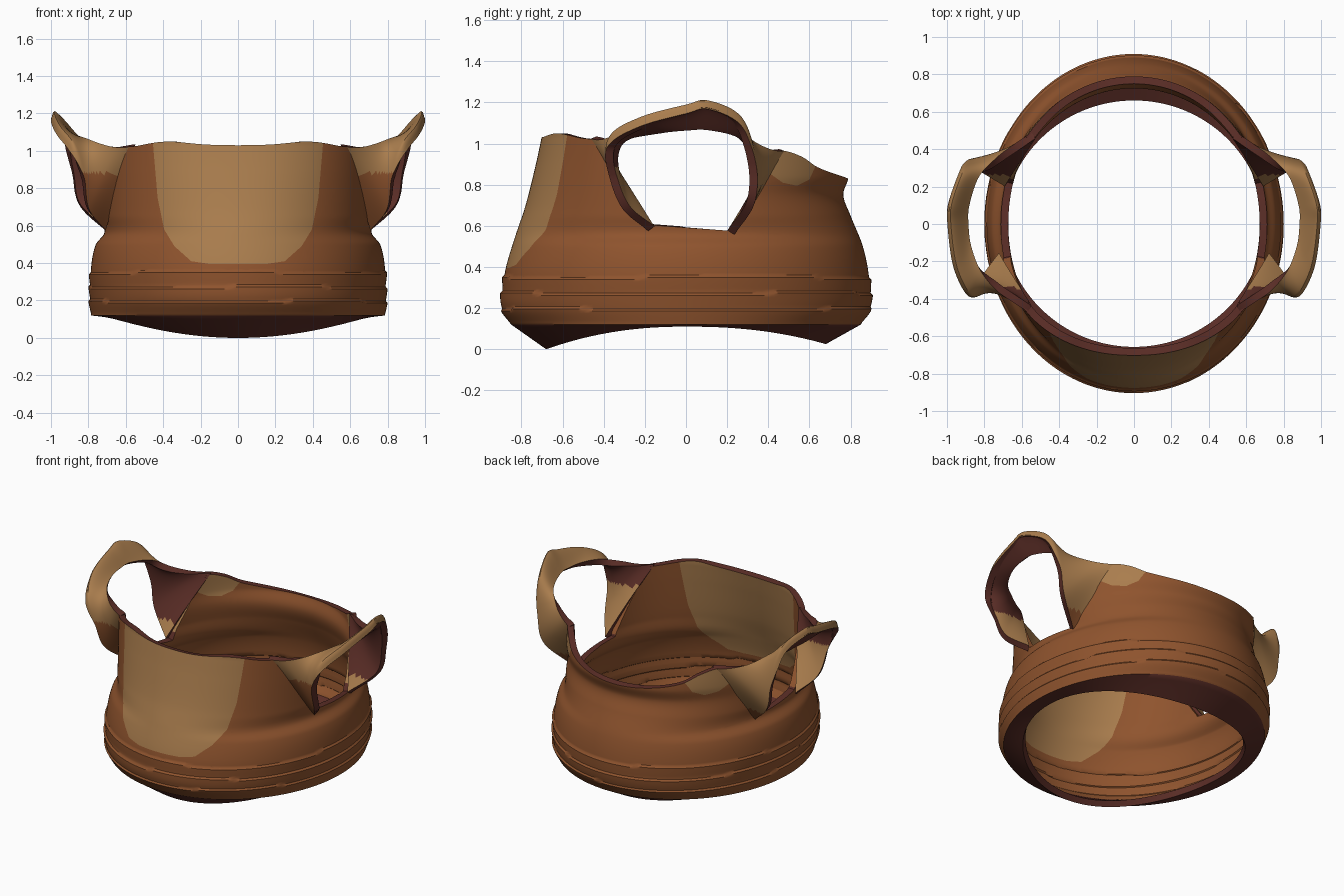
import bpy, bmesh, math
from mathutils import Vector

cube = bpy.data.objects.get("Cube")
if cube:
    bpy.data.objects.remove(cube)


def material(name, colour):
    m = bpy.data.materials.new(name)
    m.use_nodes = True
    m.diffuse_color = (*colour, 1)
    m.node_tree.nodes["Principled BSDF"].inputs["Base Color"].default_value = (*colour, 1)
    return m


materials = [material("brown leather", (0.275, 0.088, 0.027)),
             material("tan patch", (0.40, 0.205, 0.075)),
             material("dark red trim", (0.105, 0.027, 0.02))]
LEATHER, TAN, TRIM = range(3)


def curve(points, t):
    """Smooth interpolation through (position, value) pairs."""
    if t <= points[0][0]:
        return points[0][1]
    if t >= points[-1][0]:
        return points[-1][1]
    i = max(k for k in range(len(points) - 1) if points[k][0] <= t)

    def slope(k):
        lo, hi = points[max(k - 1, 0)], points[min(k + 1, len(points) - 1)]
        return (hi[1] - lo[1]) / (hi[0] - lo[0])
    (t0, v0), (t1, v1) = points[i], points[i + 1]
    d = t1 - t0
    s = (t - t0) / d
    return (v0 * ((1 + 2 * s) * (1 - s) ** 2) + v1 * (s * s * (3 - 2 * s))
            + slope(i) * (d * s * (1 - s) ** 2) - slope(i + 1) * (d * s * s * (1 - s)))


# Body profiles by height, and the neckline height by depth
FRONT = [(.12, .85), (.2, .895), (.3, .89), (.4, .875), (.55, .83), (.7, .78), (.9, .73), (1.04, .70)]
BACK = [(.12, .85), (.2, .895), (.35, .89), (.5, .86), (.65, .80), (.75, .765), (.84, .79), (1.0, .77)]
SIDE = [(.12, .785), (.2, .79), (.38, .785), (.5, .76), (.56, .715), (.65, .72)]
NECK = [(-.7, 1.03), (-.62, 1.05), (-.47, 1.025), (0, 1.0), (.49, .965), (.58, .935), (.65, .885), (.8, .83)]
WAIST, BOTTOM = .58, .12
COLUMNS, LOWER, UPPER, HEM = 192, 42, 36, 5


def signed_power(v, e):
    return math.copysign(abs(v) ** e, v)


def body_point(angle, z, q):
    c, s = math.cos(angle), math.sin(angle)
    e = 1 - .12 * q if s < 0 else 1
    # overlapping, slightly wavy belt folds
    fold = 0
    for level in (.195, .27, .35):
        level += .007 * math.sin(3 * angle + 20 * level)
        if level - .07 < z < level:
            fold = .011 * (z - level + .07) / .07
    y = (curve(FRONT if s < 0 else BACK, z) + fold) * signed_power(s, e)
    x = (curve(SIDE, z) + fold) * signed_power(c, e)
    return Vector((x, y, z))


def column(angle):
    s = math.sin(angle)
    top = curve(NECK, s * (.7 if s < 0 else .8))
    # turned-in hem
    low = body_point(angle, BOTTOM, 0)
    hem_z = .11 * (1 - abs(s) ** 2.2) + (.025 * s * s if s > 0 else 0)
    hem = Vector((.70 * math.cos(angle), .68 * s, hem_z))
    pts = [hem.lerp(low, k / HEM) for k in range(HEM)]
    pts += [body_point(angle, BOTTOM + (WAIST - BOTTOM) * k / LOWER, 0) for k in range(LOWER)]
    pts += [body_point(angle, WAIST + (top - WAIST) * k / UPPER, k / UPPER) for k in range(UPPER + 1)]
    return pts


def cut_region(bm, outline, axis, near):
    """Cut a convex outline, given as (x or y, z), and return the faces inside it."""
    def place(u, z):
        return Vector((u, 0, z)) if axis == 0 else Vector((0, u, z))
    middle = sum((place(*p) for p in outline), Vector()) / len(outline)
    planes = []
    for (u0, z0), (u1, z1) in zip(outline, outline[1:]):
        point, normal = place(u0, z0), place(z0 - z1, u1 - u0)
        if normal.dot(middle - point) > 0:
            normal.negate()
        planes.append((point, normal))
        faces = [f for f in bm.faces if near(f.calc_center_median())]
        geom = set(faces)
        for f in faces:
            geom.update(f.edges)
            geom.update(f.verts)
        bmesh.ops.bisect_plane(bm, geom=list(geom), plane_co=point, plane_no=normal, dist=1e-5)
    return [f for f in bm.faces if near(f.calc_center_median())
            and all((f.calc_center_median() - o).dot(n) < 0 for o, n in planes)]


def finish(name, bm, inner_offset, mirrored):
    """Make the object, giving it leather thickness with dark trim on every edge."""
    mesh = bpy.data.meshes.new(name)
    bm.to_mesh(mesh)
    bm.free()
    for m in materials:
        mesh.materials.append(m)
    obj = bpy.data.objects.new(name, mesh)
    bpy.context.collection.objects.link(obj)
    bpy.ops.object.select_all(action='DESELECT')
    bpy.context.view_layer.objects.active = obj
    obj.select_set(True)
    solid = obj.modifiers.new("thickness", 'SOLIDIFY')
    solid.thickness = .04
    solid.offset = -1
    solid.material_offset = inner_offset
    solid.material_offset_rim = 2
    bpy.ops.object.modifier_apply(modifier=solid.name)
    if mirrored:
        obj.modifiers.new("other_side", 'MIRROR')
    bpy.ops.object.shade_smooth_by_angle(angle=math.radians(40))
    return obj


# Body sheet
bm = bmesh.new()
grid = [[bm.verts.new(p) for p in column(math.tau * i / COLUMNS)] for i in range(COLUMNS)]
for i in range(COLUMNS):
    a, b = grid[i], grid[(i + 1) % COLUMNS]
    for j in range(len(a) - 1):
        f = bm.faces.new((a[j], b[j], b[j + 1], a[j + 1]))
        f.material_index = TRIM if j < HEM else LEATHER

# Chest patch with a tapered outline
half = [(.46, 1.1), (.43, .75), (.395, .58), (.34, .49), (.25, .41), (.15, .395)]
chest = half + [(-x, z) for x, z in reversed(half)]
for f in cut_region(bm, chest, 0, lambda p: p.y < -.45 and abs(p.x) < .55 and p.z > .3):
    f.material_index = TAN

# Rounded strap ends on the back
lobe = [(.36, 1.05), (.40, .86), (.47, .81), (.54, .795), (.60, .825), (.63, .89), (.65, 1.0)]
for f in cut_region(bm, lobe, 1, lambda p: .3 < p.y < .72 and p.z > .75):
    f.material_index = TAN

# Open notches under the straps
notch = [(-.47, 1.06), (-.18, .605), (.225, .575), (.51, 1.04)]
opening = cut_region(bm, notch, 1, lambda p: abs(p.x) > .4 and abs(p.y) < .58 and p.z > .52)
bmesh.ops.delete(bm, geom=opening, context='FACES')
body = finish("vest_body", bm, 0, False)

# Seams beneath the straps match the leather around them
for f in body.data.polygons:
    if f.material_index == TRIM and .62 < f.center.z < .95 and abs(f.center.x) > .5 and abs(f.center.y) < .5:
        f.material_index = TAN if f.center.y > 0 else LEATHER

# Flared shoulder strap: neck edge and raised arm edge, front to back
STRAP = [((.567, -.47, 1.02), (.70, -.20, .60)),
         ((.66, -.41, 1.02), (.79, -.32, .71)),
         ((.74, -.35, 1.04), (.82, -.38, .89)),
         ((.82, -.25, 1.07), (.88, -.37, 1.04)),
         ((.87, -.12, 1.085), (.95, -.22, 1.13)),
         ((.885, 0, 1.09), (.98, 0, 1.19)),
         ((.88, .10, 1.09), (.975, .11, 1.21)),
         ((.83, .25, 1.06), (.92, .27, 1.13)),
         ((.74, .35, 1.0), (.88, .34, .93)),
         ((.65, .42, .97), (.84, .34, .73)),
         ((.548, .49, .96), (.682, .25, .58))]
neck_edge = [(k, Vector(n)) for k, (n, a) in enumerate(STRAP)]
arm_edge = [(k, Vector(a)) for k, (n, a) in enumerate(STRAP)]
STEPS, ACROSS = 12, 16
bm = bmesh.new()
rows = []
for i in range((len(STRAP) - 1) * STEPS + 1):
    n, a = curve(neck_edge, i / STEPS), curve(arm_edge, i / STEPS)
    # arm edge rolls over at the shoulder
    roll = min(max((a.z - .85) / .2, 0), 1)
    lip = a.lerp(n, -.06) + Vector((.012, 0, -.05)) * roll
    section = [(0, n), (.82, a), (1, lip)]
    rows.append([bm.verts.new(curve(section, j / ACROSS)) for j in range(ACROSS + 1)])
for r, s in zip(rows, rows[1:]):
    for j in range(ACROSS):
        f = bm.faces.new((r[j], r[j + 1], s[j + 1], s[j]))
        p = f.calc_center_median()
        f.material_index = TAN if p.z > (.65 if p.y > 0 else .88) else LEATHER
finish("shoulder_straps", bm, 1, True)
